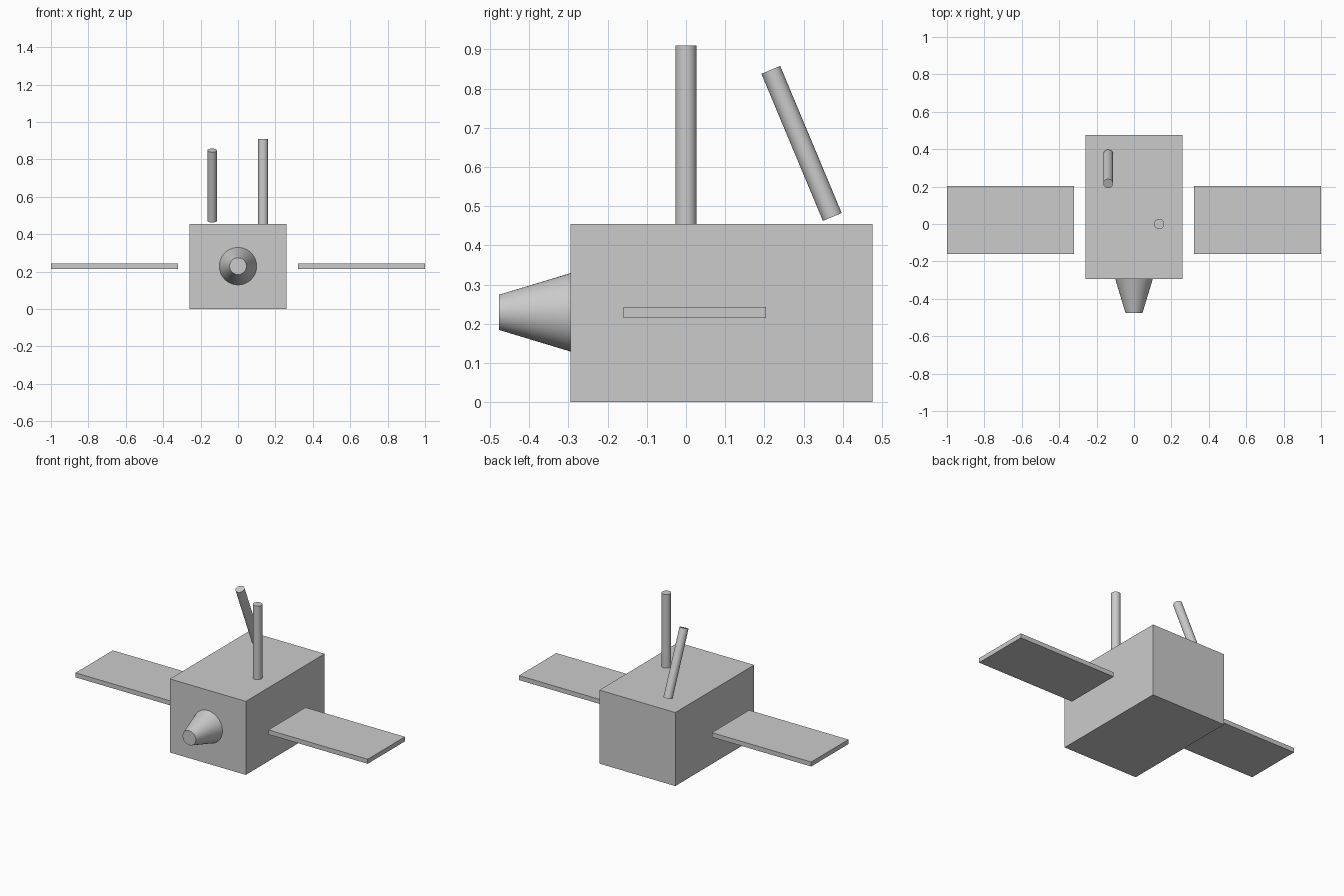
import bpy
from math import radians
from mathutils import Vector

if "Cube" in bpy.data.objects:
    bpy.data.objects.remove(bpy.data.objects["Cube"])


def box(name, lo, hi):
    lo, hi = Vector(lo), Vector(hi)
    bpy.ops.mesh.primitive_cube_add(size=1, location=(lo + hi) / 2)
    ob = bpy.context.object
    ob.name = name
    ob.scale = hi - lo
    bpy.ops.object.transform_apply(location=False, rotation=False, scale=True)
    return ob


def rod(name, start, end, r_start, r_end):
    start, end = Vector(start), Vector(end)
    axis = end - start
    bpy.ops.mesh.primitive_cone_add(vertices=48, radius1=r_start, radius2=r_end,
                                    depth=axis.length, location=(start + end) / 2,
                                    rotation=axis.to_track_quat('Z', 'Y').to_euler())
    ob = bpy.context.object
    ob.name = name
    bpy.ops.object.shade_smooth_by_angle(angle=radians(30))
    return ob


# Main body
box("body", (-0.26, -0.295, 0), (0.26, 0.476, 0.455))

# Side panels, floating clear of the body
for side, x0, x1 in (("left", -1, -0.32), ("right", 0.32, 1)):
    box(side + "_panel", (x0, -0.16, 0.215), (x1, 0.204, 0.243))

# Tapered nozzle on the front
rod("nozzle", (0, -0.295, 0.229), (0, -0.477, 0.229), 0.1, 0.045)

# Upright antenna and tilted antenna hovering over the top
rod("upright_antenna", (0.134, 0, 0.455), (0.134, 0, 0.91), 0.027, 0.027)
rod("tilted_antenna", (-0.138, 0.3735, 0.4725), (-0.138, 0.2165, 0.848), 0.026, 0.026)
